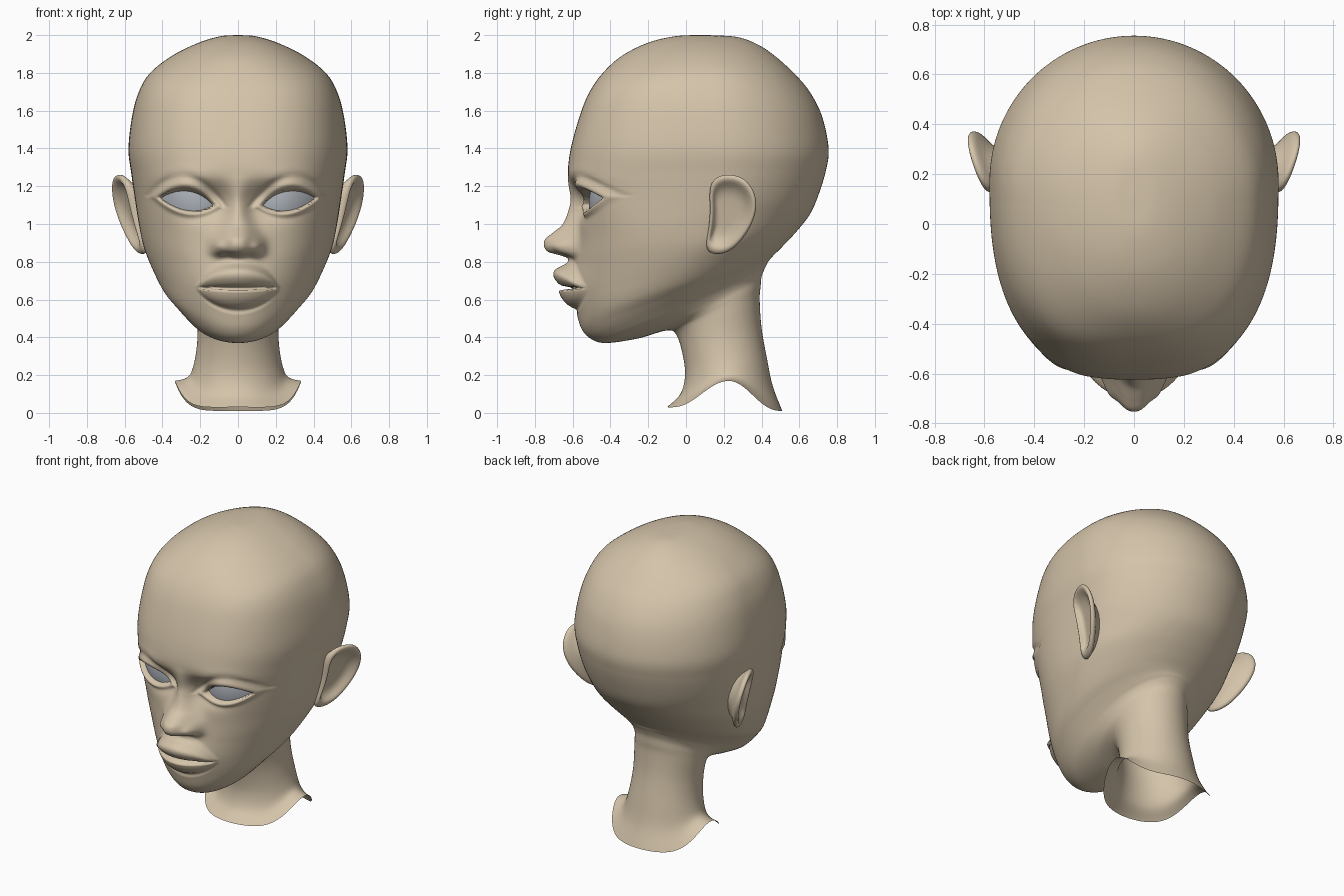
import bpy, bmesh, math

if "Cube" in bpy.data.objects:
    bpy.data.objects.remove(bpy.data.objects["Cube"])


def make_material(name, color):
    mat = bpy.data.materials.new(name)
    mat.use_nodes = True
    mat.diffuse_color = color
    mat.node_tree.nodes["Principled BSDF"].inputs["Base Color"].default_value = color
    return mat


skin = make_material("warm tan skin", (0.66, 0.55, 0.40, 1))
grey = make_material("pale grey eye", (0.40, 0.43, 0.47, 1))


def smooth(v):
    v = min(max(v, 0.0), 1.0)
    return v * v * (3 - 2 * v)


def bump(v, centre, size):
    return math.exp(-((v - centre) / size) ** 2)


def curve(keys, x):
    """Smooth interpolation of (position, value) keys."""
    if x <= keys[0][0]:
        return keys[0][1]
    if x >= keys[-1][0]:
        return keys[-1][1]
    k = max(j for j in range(len(keys) - 1) if keys[j][0] <= x)

    def slope(j):
        a, b = keys[max(j - 1, 0)], keys[min(j + 1, len(keys) - 1)]
        return (b[1] - a[1]) / (b[0] - a[0])

    (x0, y0), (x1, y1) = keys[k], keys[k + 1]
    step = x1 - x0
    t = (x - x0) / step
    ease = smooth(t)
    return (y0 * (1 - ease) + y1 * ease
            + step * t * (1 - t) * ((1 - t) * slope(k) - t * slope(k + 1)))


def build(name, rings, mat, closed=True, caps=()):
    """Skin a list of rings of points with quads and shade it smooth."""
    bm = bmesh.new()
    rows = [[bm.verts.new(p) for p in ring] for ring in rings]
    count = len(rows[0])
    for a, b in zip(rows, rows[1:]):
        for j in range(count if closed else count - 1):
            k = (j + 1) % count
            bm.faces.new((a[j], a[k], b[k], b[j]))
    for c in caps:
        bm.faces.new(rows[c])
    bmesh.ops.recalc_face_normals(bm, faces=bm.faces)
    mesh = bpy.data.meshes.new(name)
    bm.to_mesh(mesh)
    bm.free()
    for poly in mesh.polygons:
        poly.use_smooth = True
    mesh.materials.append(mat)
    obj = bpy.data.objects.new(name, mesh)
    bpy.context.collection.objects.link(obj)
    return obj


# Head and neck loops, crown to collar: front y, front z, back y, back z, half width, widest y
LOOPS = [
    (.10, 2, .12, 2, .005, .11), (-.05, 1.995, .27, 1.99, .10, .11),
    (-.2, 1.96, .38, 1.95, .22, .11), (-.34, 1.89, .47, 1.89, .35, .11),
    (-.44, 1.8, .57, 1.8, .465, .12), (-.51, 1.7, .655, 1.7, .525, .13),
    (-.56, 1.58, .72, 1.57, .56, .15), (-.61, 1.4, .755, 1.4, .58, .17),
    (-.625, 1.25, .74, 1.28, .565, .17), (-.6, 1.1, .7, 1.15, .545, .14),
    (-.575, .95, .655, 1.05, .525, .08), (-.585, .8, .585, .96, .5, .05),
    (-.595, .65, .51, .88, .455, 0), (-.575, .52, .46, .83, .405, -.03),
    (-.55, .44, .435, .8, .35, -.03), (-.5, .39, .425, .78, .305, -.02),
    (-.42, .37, .415, .76, .27, 0), (-.25, .395, .4, .72, .235, .08),
    (-.11, .435, .395, .67, .22, .14), (-.055, .42, .39, .6, .215, .17),
    (-.02, .32, .4, .45, .215, .19), (-.005, .2, .43, .28, .235, .21),
    (-.03, .1, .46, .14, .265, .22), (-.1, .03, .51, .01, .335, .23),
]
TRACKS = [list(enumerate(values)) for values in zip(*LOOPS)]

# Nose ridge height by z, and lip height by distance from the mouth line
NOSE = [(.79, 0), (.82, .03), (.835, .08), (.85, .14), (.87, .165), (.89, .175),
        (.92, .17), (.95, .135), (1, .075), (1.1, .035), (1.2, .01), (1.26, 0)]
LIPS = [(-.14, 0), (-.115, -.005), (-.095, .025), (-.07, .045), (-.03, .055),
        (-.01, .045), (0, -.03), (.012, .03), (.04, .065), (.075, .085),
        (.1, .08), (.12, .05), (.14, .02), (.17, 0)]
EYE_X, EYE_Z, EYE_HALF, EYE_TILT = .272, 1.118, .143, .14


def lid_height(upper):
    return .064 if upper else .046


def relief(x, z):
    """How far the face stands forward of the plain head."""
    x = abs(x)
    # nose, wings and nostrils
    d = curve(NOSE, z) * math.exp(-(x / (.055 + .045 * smooth((1.08 - z) / .16))) ** 2.5)
    d += .05 * bump(x, .105, .035) * bump(z, .88, .04)
    d -= .015 * bump(x, .055, .025) * bump(z, .84, .015)
    # eye sockets, brows and muzzle
    d -= .08 * bump(x, .16, .14) * bump(z, EYE_Z, .09)
    d += .012 * bump(x, .27, .16) * bump(z, 1.25, .05)
    d += .03 * bump(x, 0, .17) * bump(z, .7, .11)
    # lips
    taper = 1 - (x / .215) ** 2
    if taper > 0:
        d += curve(LIPS, (z - .66) / max(taper, .05) ** .7) * taper ** .5
    # eyelids around an almond opening
    u = (x - EYE_X) / EYE_HALF
    dz = z - EYE_Z - EYE_TILT * (x - EYE_X)
    q = u * u + abs(dz) / lid_height(dz > 0)
    d += .022 * bump(q, 1.35, .35) - .055 * (1 - smooth((q - .8) / .3))
    if dz > 0:
        d -= .01 * bump(q, 2.1, .3)
    return d


def head_loop(i, count=176):
    yf, zf, yb, zb, w, c = (curve(track, i) for track in TRACKS)
    n = 2 + .6 * smooth((zf - .6) / .5) - .4 * smooth((zf - 1.7) / .2)
    lift = .15 * max(0, (i - 20.5) / 2.5) ** 1.5
    ring = []
    for j in range(count):
        a = math.tau * j / count
        a -= .4 * math.sin(a)          # closer columns on the face
        s, co = math.sin(a), math.cos(a)
        if co > 0:
            y = c - (c - yf) * max(0, 1 - abs(s) ** n) ** (1 / n)
        else:
            y = c - (yb - c) * co
        x = w * s
        z = zf + (zb - zf) * (y - yf) / (yb - yf) + lift * s ** 6
        if co > 0 and .45 < z < 1.5:
            y -= relief(x, z) * smooth(co * 4)
        ring.append((x, y, z))
    return ring


# Head and neck, one skin open at the collar
steps = []
for i in range(len(LOOPS) - 1):
    parts = 18 if 8 <= i < 14 else 8
    steps += [i + k / parts for k in range(parts)]
steps.append(len(LOOPS) - 1)
build("head_and_neck", [head_loop(i) for i in steps], skin, caps=(0,))


def add_mirror(obj):
    obj.modifiers.new("Mirror", 'MIRROR').use_axis[0] = True


# Eyes: curved almond plates set behind the lids
rows = []
for iv in range(-5, 6):
    row = []
    for iu in range(-14, 15):
        u = iu / 14 * 1.02
        dz = iv / 5 * lid_height(iv > 0) * max(.002, 1.06 - u * u)
        x = EYE_X + EYE_HALF * u
        y = -.505 + .045 * u + .055 * u * u + 2 * dz * dz
        row.append((x, y, EYE_Z + EYE_TILT * (x - EYE_X) + dz))
    rows.append(row)
eyes = build("eyes", rows, grey, closed=False)
# face the plates forward
if eyes.data.polygons[len(eyes.data.polygons) // 2].normal.y > 0:
    eyes.data.flip_normals()
add_mirror(eyes)

# Ears: outline (y, z) swept through a bowl, a rolled rim and a stem into the head
OUTLINE = [(.12, 1.2), (.16, 1.25), (.22, 1.265), (.3, 1.25), (.355, 1.19),
           (.378, 1.11), (.36, 1.02), (.315, .94), (.26, .875), (.2, .84),
           (.13, .84), (.1, .88), (.12, .96), (.13, 1.08)]
# size, outward offset, forward shift
BOWL = [(.2, -.034, 0), (.5, -.034, 0), (.7, -.018, 0), (.84, .01, 0), (.95, .01, 0),
        (1.02, -.006, 0), (.98, -.028, 0), (.75, -.05, .02), (.6, -.14, .05)]
rings = []
for size, out, shift in BOWL:
    ring = []
    for py, pz in OUTLINE:
        y = .22 + (py - .22) * size - shift
        z = 1.06 + (pz - 1.06) * size
        ring.append((.59 + .36 * (y - .23) + .24 * (z - 1.06) + out, y, z))
    rings.append(ring)
ears = build("ears", rings, skin, caps=(0, len(BOWL) - 1))
add_mirror(ears)
ears.modifiers.new("Subdivision", 'SUBSURF').levels = 2
ears.modifiers["Subdivision"].render_levels = 2
